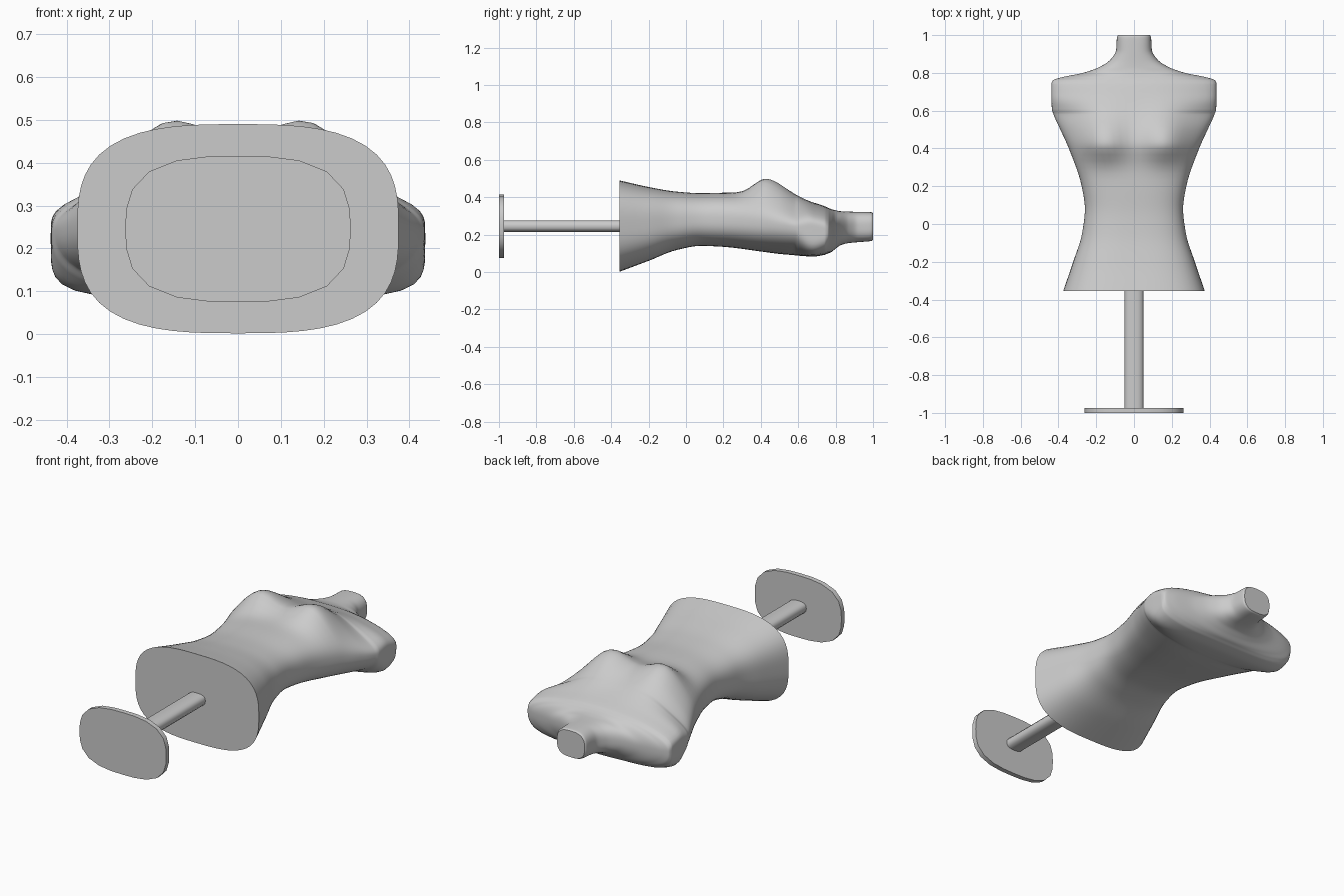
import bpy, bmesh, math

if "Cube" in bpy.data.objects:
    bpy.data.objects.remove(bpy.data.objects["Cube"])

SMOOTH = math.radians(40)


def ring(y, w, top, bottom, n, drop, segs, bump=None):
    """Rounded-rectangle cross-section in the xz plane."""
    zc, h = (top + bottom) / 2, (top - bottom) / 2
    pts = []
    for i in range(segs):
        a = 2 * math.pi * i / segs
        c, s = math.cos(a), math.sin(a)
        r = (abs(c) ** n + abs(s) ** n) ** (-1 / n)
        x, z = w * c * r, zc + h * s * r
        up = min(1, max(0, s * r))
        z -= drop * up * (x / w) ** 2
        if bump:
            z += up ** 0.8 * bump(x, y)
        pts.append((x, y, z))
    return pts


def loft(name, rings):
    """Skin a stack of rings and close both ends."""
    bm = bmesh.new()
    rows = [[bm.verts.new(p) for p in r] for r in rings]
    n = len(rows[0])
    for a, b in zip(rows, rows[1:]):
        for i in range(n):
            j = (i + 1) % n
            bm.faces.new((a[i], a[j], b[j], b[i]))
    bm.faces.new(rows[0])
    bm.faces.new(rows[-1])
    bmesh.ops.recalc_face_normals(bm, faces=bm.faces)
    me = bpy.data.meshes.new(name)
    bm.to_mesh(me)
    bm.free()
    ob = bpy.data.objects.new(name, me)
    bpy.context.collection.objects.link(ob)
    bpy.ops.object.select_all(action='DESELECT')
    ob.select_set(True)
    bpy.context.view_layer.objects.active = ob
    bpy.ops.object.shade_smooth_by_angle(angle=SMOOTH)
    return ob


def interpolate(keys, steps):
    """Monotone cubic interpolation of section values along y."""
    def slopes(k):
        d = [(b[k] - a[k]) / (b[0] - a[0]) for a, b in zip(keys, keys[1:])]
        mid = [2 * p * q / (p + q) if p * q > 0 else 0 for p, q in zip(d, d[1:])]
        return [d[0]] + mid + [d[-1]]
    m = [slopes(k) for k in range(1, len(keys[0]))]
    out = []
    for i, (a, b) in enumerate(zip(keys, keys[1:])):
        L = b[0] - a[0]
        for q in range(steps):
            t = q / steps
            vals = [a[0] + L * t]
            for k in range(1, len(a)):
                m0, m1 = m[k - 1][i] * L, m[k - 1][i + 1] * L
                vals.append((2*t**3 - 3*t*t + 1) * a[k] + (t**3 - 2*t*t + t) * m0
                            + (3*t*t - 2*t**3) * b[k] + (t**3 - t*t) * m1)
            out.append(vals)
    return out + [list(keys[-1])]


def bust(x, y):
    sy = 0.07 if y < 0.43 else 0.105
    g = math.exp(-((y - 0.43) / sy) ** 2 / 2)
    return 0.1 * g * sum(math.exp(-((x - cx) / 0.095) ** 2 / 2) for cx in (-0.17, 0.17))


# Torso sections: y, half width, top z, bottom z, squareness, side drop
keys = [
    (-0.355, .375, .490, .002, 3.0, 0),
    (-0.20, .322, .455, .060, 2.9, 0),
    (-0.05, .275, .430, .118, 2.7, 0),
    (0.08, .260, .422, .140, 2.6, 0),
    (0.20, .277, .424, .135, 2.6, 0),
    (0.40, .345, .418, .110, 2.5, .02),
    (0.50, .390, .408, .097, 2.4, .04),
    (0.58, .426, .395, .090, 2.4, .06),
    (0.61, .435, .388, .087, 3.0, .06),
    (0.68, .437, .370, .083, 5.0, .06),
    (0.74, .437, .352, .092, 4.0, .05),
    (0.76, .430, .343, .100, 3.0, .04),
    (0.775, .390, .337, .106, 2.4, .03),
    (0.80, .270, .330, .125, 2.2, .02),
    (0.83, .185, .325, .145, 2.3, 0),
    (0.87, .125, .323, .155, 2.5, 0),
    (0.92, .095, .322, .160, 2.7, 0),
    (0.99, .090, .320, .166, 2.8, 0),
    (1.00, .084, .315, .171, 2.8, 0),
]
loft("torso", [ring(*k, 64, bust) for k in interpolate(keys, 6)])

# Support pole and stand plate
loft("pole", [ring(y, .05, .277, .215, 3.0, 0, 16) for y in (-0.98, -0.35)])
loft("stand_plate", [ring(y, .263, .416, .075, 2.9, 0, 24) for y in (-1.0, -0.973)])
